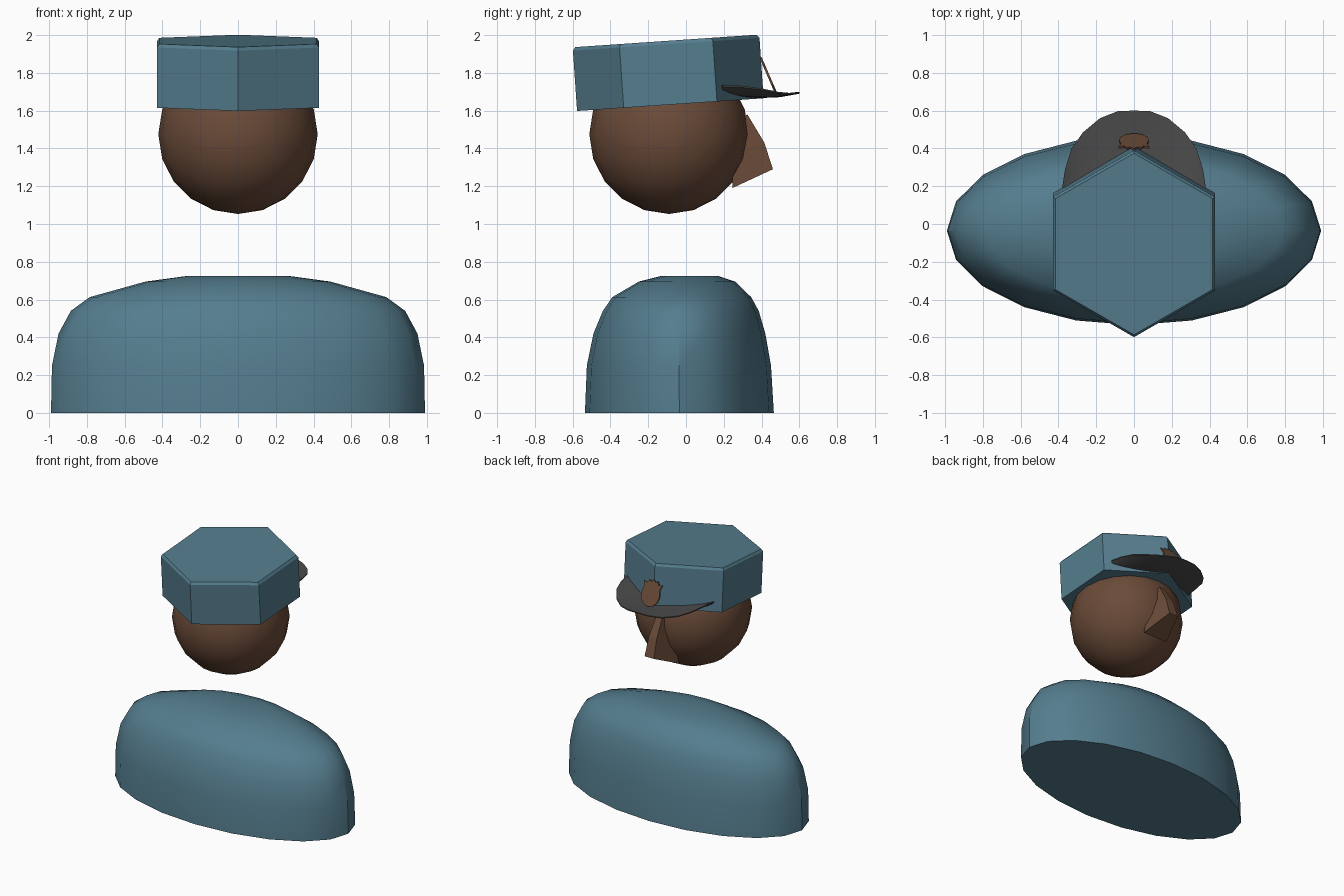
import bpy, bmesh, math
from mathutils import Matrix

if "Cube" in bpy.data.objects:
    bpy.data.objects.remove(bpy.data.objects["Cube"])


def material(name, rgb):
    m = bpy.data.materials.new(name)
    m.diffuse_color = (*rgb, 1)
    m.use_nodes = True
    m.node_tree.nodes["Principled BSDF"].inputs["Base Color"].default_value = m.diffuse_color
    return m


BLUE = material("uniform_blue", (0.09, 0.205, 0.27))
BROWN = material("skin_brown", (0.145, 0.07, 0.04))
GREY = material("visor_grey", (0.072, 0.072, 0.072))


def finish(bm, name, mat, smooth=None):
    bmesh.ops.recalc_face_normals(bm, faces=bm.faces)
    me = bpy.data.meshes.new(name)
    bm.to_mesh(me)
    bm.free()
    me.materials.append(mat)
    ob = bpy.data.objects.new(name, me)
    bpy.context.collection.objects.link(ob)
    if smooth:
        bpy.ops.object.select_all(action='DESELECT')
        ob.select_set(True)
        bpy.context.view_layer.objects.active = ob
        bpy.ops.object.shade_smooth_by_angle(angle=math.radians(smooth))
    return ob


def loft(rings):
    """Closed solid through rings of equal point count."""
    bm = bmesh.new()
    vs = [[bm.verts.new(p) for p in r] for r in rings]
    n = len(vs[0])
    for a, b in zip(vs, vs[1:]):
        for i in range(n):
            j = (i + 1) % n
            bm.faces.new((a[i], a[j], b[j], b[i]))
    bm.faces.new(vs[0][::-1])
    bm.faces.new(vs[-1])
    return bm


def ellipse(z, rx, y0, y1, n, start=0.0):
    cy, ry = (y0 + y1) / 2, (y1 - y0) / 2
    return [(rx * math.cos(start + math.tau * i / n),
             cy + ry * math.sin(start + math.tau * i / n), z) for i in range(n)]


# Torso: rounded oval shoulders with a small flat top
torso = [(0, 0.99, -0.535, 0.465), (0.25, 0.985, -0.525, 0.45), (0.42, 0.95, -0.49, 0.42),
         (0.54, 0.885, -0.44, 0.385), (0.613, 0.785, -0.39, 0.345),
         (0.695, 0.49, -0.25, 0.26), (0.725, 0.27, -0.13, 0.17)]
finish(loft([ellipse(*r, 20) for r in torso]), "torso", BLUE, 35)

# Head
bm = bmesh.new()
bmesh.ops.create_uvsphere(bm, u_segments=20, v_segments=10, radius=0.422,
                          matrix=Matrix.Translation((0, -0.09, 1.475)))
finish(bm, "head", BROWN, 40)

# Nose: narrow bridge widening to a flat slanted underside
def nose_ring(yb, zb, wb, yf, zf, wf):
    return [(-wb, yb, zb), (wb, yb, zb), (wf, yf, zf), (-wf, yf, zf)]

finish(loft([nose_ring(0.245, 1.19, 0.11, 0.46, 1.29, 0.04),
             nose_ring(0.25, 1.38, 0.075, 0.415, 1.43, 0.035),
             nose_ring(0.25, 1.54, 0.045, 0.325, 1.58, 0.025)]), "nose", BROWN)

# Cap: hexagonal drum with a bevelled top rim, tilted back
R, H = 0.495, 0.338
hexes = [(0, R), (H - 0.018, R), (H, R - 0.014)]
bm = loft([ellipse(z, r, -r, r, 6, math.pi / 2) for z, r in hexes])
bm.transform(Matrix.Translation((0, -0.083, 1.632)) @ Matrix.Rotation(math.radians(3.9), 4, 'X'))
finish(bm, "cap", BLUE)

# Visor: thin curved plate, drooping from the sides to the middle
outer = [(0.38, 0.19, 1.735), (0.365, 0.29, 1.732), (0.33, 0.40, 1.718), (0.27, 0.485, 1.70),
         (0.18, 0.56, 1.693), (0.085, 0.597, 1.697), (0, 0.60, 1.70)]
inner = [(0.36, 0.185, 1.725), (0.31, 0.215, 1.71), (0.25, 0.25, 1.70), (0.19, 0.285, 1.692),
         (0.13, 0.32, 1.687), (0.065, 0.36, 1.684), (0, 0.395, 1.683)]
mirror = lambda pts: pts + [(-x, y, z) for x, y, z in pts[-2::-1]]
rings = []
for o, i in zip(mirror(outer), mirror(inner)):
    m = ((o[0] + i[0]) / 2, (o[1] + i[1]) / 2, (o[2] + i[2]) / 2 - 0.004)
    t = 0.016
    rings.append([o, m, i] + [(x, y, z - t) for x, y, z in (i, m)]
                 + [(o[0], o[1], o[2] - 0.008)])
finish(loft(rings), "visor", GREY, 35)

# Badge: crowned shield leaning against the cap front
half = [(0, 0), (0.04, 0.06), (0.07, 0.22), (0.08, 0.45), (0.068, 0.68), (0.082, 0.88),
        (0.05, 0.84), (0.036, 0.96), (0.02, 0.90), (0, 1.0)]
outline = half + [(-x, t) for x, t in half[-2:0:-1]]
front = [(x, 0.48 - 0.08 * t, 1.70 + 0.185 * t) for x, t in outline]
back = [(x, y - 0.011, z - 0.005) for x, y, z in front]
finish(loft([back, front]), "cap_badge", BROWN)
